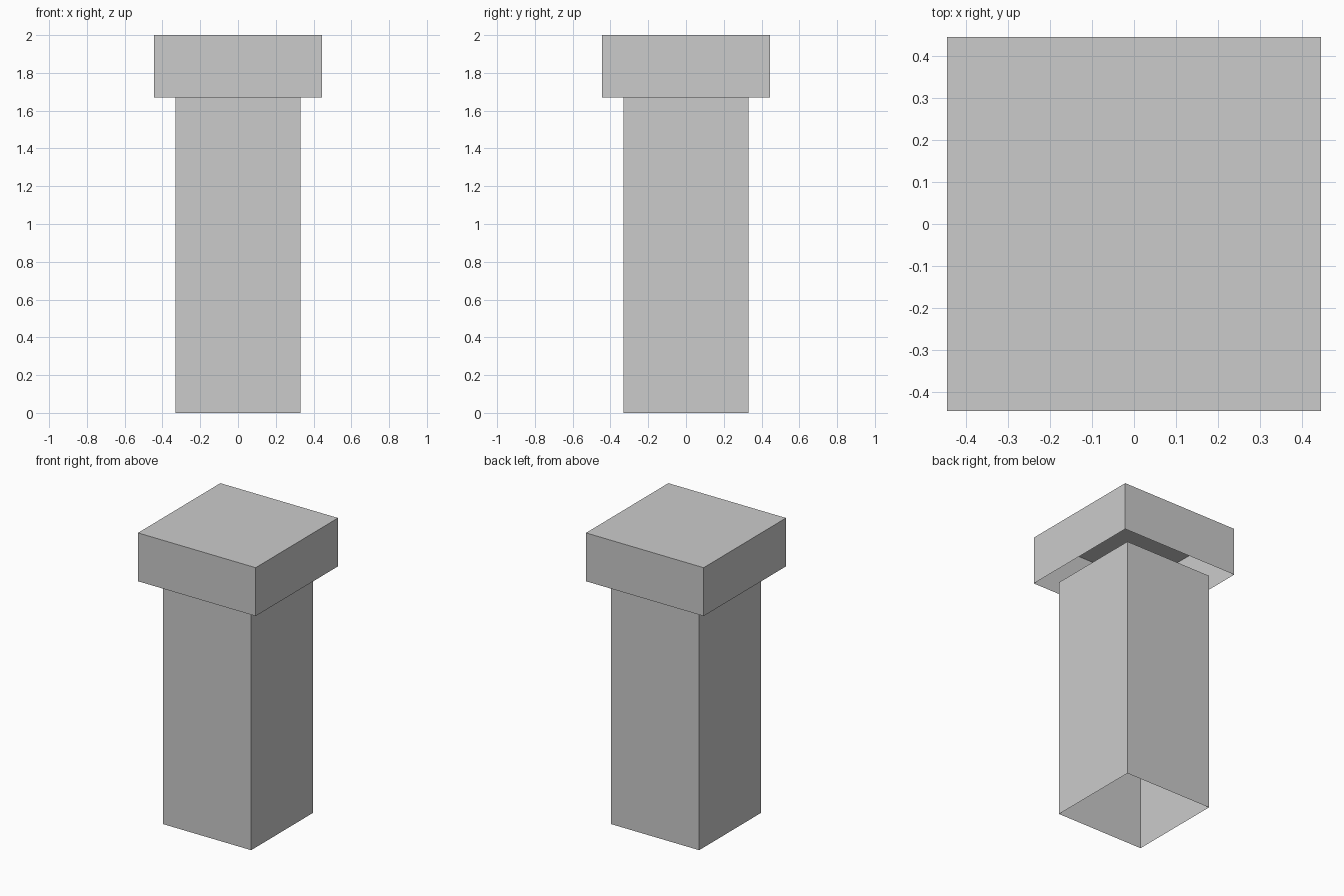
import bpy, bmesh
from mathutils import Matrix

if "Cube" in bpy.data.objects:
    bpy.data.objects.remove(bpy.data.objects["Cube"])


def open_box(name, width, z0, z1):
    """Square box with flat faces and no bottom."""
    bm = bmesh.new()
    bmesh.ops.create_cube(
        bm, size=1,
        matrix=Matrix.Translation((0, 0, (z0 + z1) / 2))
        @ Matrix.Diagonal((width, width, z1 - z0, 1)))
    bm.normal_update()
    bottom = [f for f in bm.faces if f.normal.z < -0.5]
    bmesh.ops.delete(bm, geom=bottom, context='FACES')
    mesh = bpy.data.meshes.new(name)
    bm.to_mesh(mesh)
    bm.free()
    obj = bpy.data.objects.new(name, mesh)
    bpy.context.collection.objects.link(obj)
    return obj


# Hollow square shaft, open underneath
open_box("post_shaft", 0.664, 0.0, 1.67)
# Wider cap, also open underneath, resting level with the shaft top
open_box("post_cap", 0.888, 1.67, 2.0)
